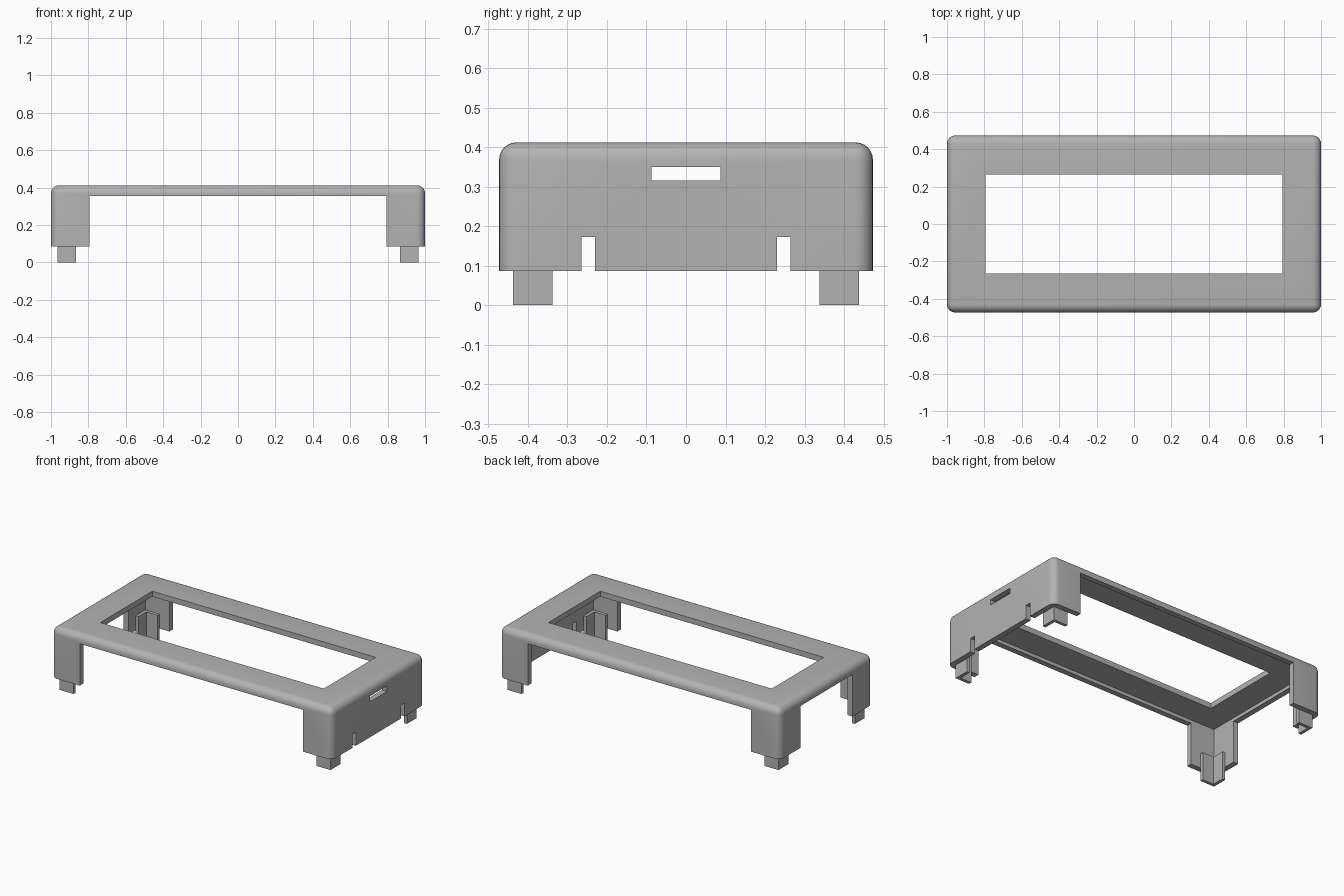
import bpy, bmesh
from mathutils import Vector

default = bpy.data.objects.get("Cube")
if default:
    bpy.data.objects.remove(default, do_unlink=True)

grey = bpy.data.materials.new("plain grey")
grey.use_nodes = True
colour = (0.45, 0.45, 0.45, 1)
grey.diffuse_color = colour
grey.node_tree.nodes["Principled BSDF"].inputs["Base Color"].default_value = colour

HALF_X, HALF_Y = 1.0, 0.473      # outer shell
BASE, TOP = 0.086, 0.412
WALL = 0.035
WIN_X, WIN_Y = 0.795, 0.264      # top window
LIP = 0.355                      # underside of the rim above the openings


def add_object(name, bm):
    mesh = bpy.data.meshes.new(name)
    bm.to_mesh(mesh)
    bm.free()
    mesh.materials.append(grey)
    obj = bpy.data.objects.new(name, mesh)
    bpy.context.collection.objects.link(obj)
    return obj


def box_bmesh(low, high):
    bm = bmesh.new()
    bmesh.ops.create_cube(bm, size=1)
    low, high = Vector(low), Vector(high)
    for v in bm.verts:
        v.co = (low + high) / 2 + v.co * (high - low)
    return bm


def select_only(obj):
    bpy.ops.object.select_all(action="DESELECT")
    obj.select_set(True)
    bpy.context.view_layer.objects.active = obj


def cut(target, low, high):
    cutter = add_object("cutter", box_bmesh(low, high))
    cutter.hide_render = True
    mod = target.modifiers.new("cut", "BOOLEAN")
    mod.operation, mod.solver, mod.object = "DIFFERENCE", "EXACT", cutter
    select_only(target)
    bpy.ops.object.modifier_apply(modifier=mod.name)
    bpy.data.objects.remove(cutter, do_unlink=True)


# Shell: box rounded everywhere except around its bottom
bm = box_bmesh((-HALF_X, -HALF_Y, BASE), (HALF_X, HALF_Y, TOP))
edges = [e for e in bm.edges if max(v.co.z for v in e.verts) > BASE + 0.1]
bmesh.ops.bevel(bm, geom=edges, offset=0.043, segments=6, profile=0.5, affect="EDGES")
shell = add_object("cover_shell", bm)

# Hollow inside, top window, front and back openings, open end
cut(shell, (-HALF_X + WALL, -HALF_Y + WALL, -0.1), (HALF_X - WALL, HALF_Y - WALL, TOP - WALL))
cut(shell, (-WIN_X, -WIN_Y, 0.2), (WIN_X, WIN_Y, 0.6))
cut(shell, (-WIN_X, -0.7, -0.1), (WIN_X, 0.7, LIP))
cut(shell, (-1.2, -WIN_Y, -0.1), (-0.9, WIN_Y, LIP))

# Slot and two notches in the closed end
cut(shell, (0.9, -0.087, 0.315), (1.2, 0.087, 0.35))
for side in (-1, 1):
    y0, y1 = sorted((side * 0.23, side * 0.265))
    cut(shell, (0.9, y0, -0.1), (1.2, y1, 0.173))

select_only(shell)
bpy.ops.object.shade_smooth_by_angle(angle=0.6)


# Corner tabs: thin L-shaped prisms fixed inside each corner
def corner_tab(name, sx, sy, length=0.1, thick=0.02, height=0.18):
    outline = [(0, 0), (length, 0), (length, thick), (thick, thick), (thick, length), (0, length)]
    bm = bmesh.new()
    cx, cy = HALF_X - WALL, HALF_Y - WALL
    face = bm.faces.new([bm.verts.new((sx * (cx - u), sy * (cy - v), 0)) for u, v in outline])
    top = bmesh.ops.extrude_face_region(bm, geom=[face])
    verts = [g for g in top["geom"] if isinstance(g, bmesh.types.BMVert)]
    bmesh.ops.translate(bm, verts=verts, vec=(0, 0, height))
    bmesh.ops.recalc_face_normals(bm, faces=bm.faces)
    return add_object(name, bm)


for sx, x_name in ((-1, "right"), (1, "left")):
    for sy, y_name in ((-1, "front"), (1, "back")):
        corner_tab(f"{y_name}_{x_name}_tab", sx, sy)
